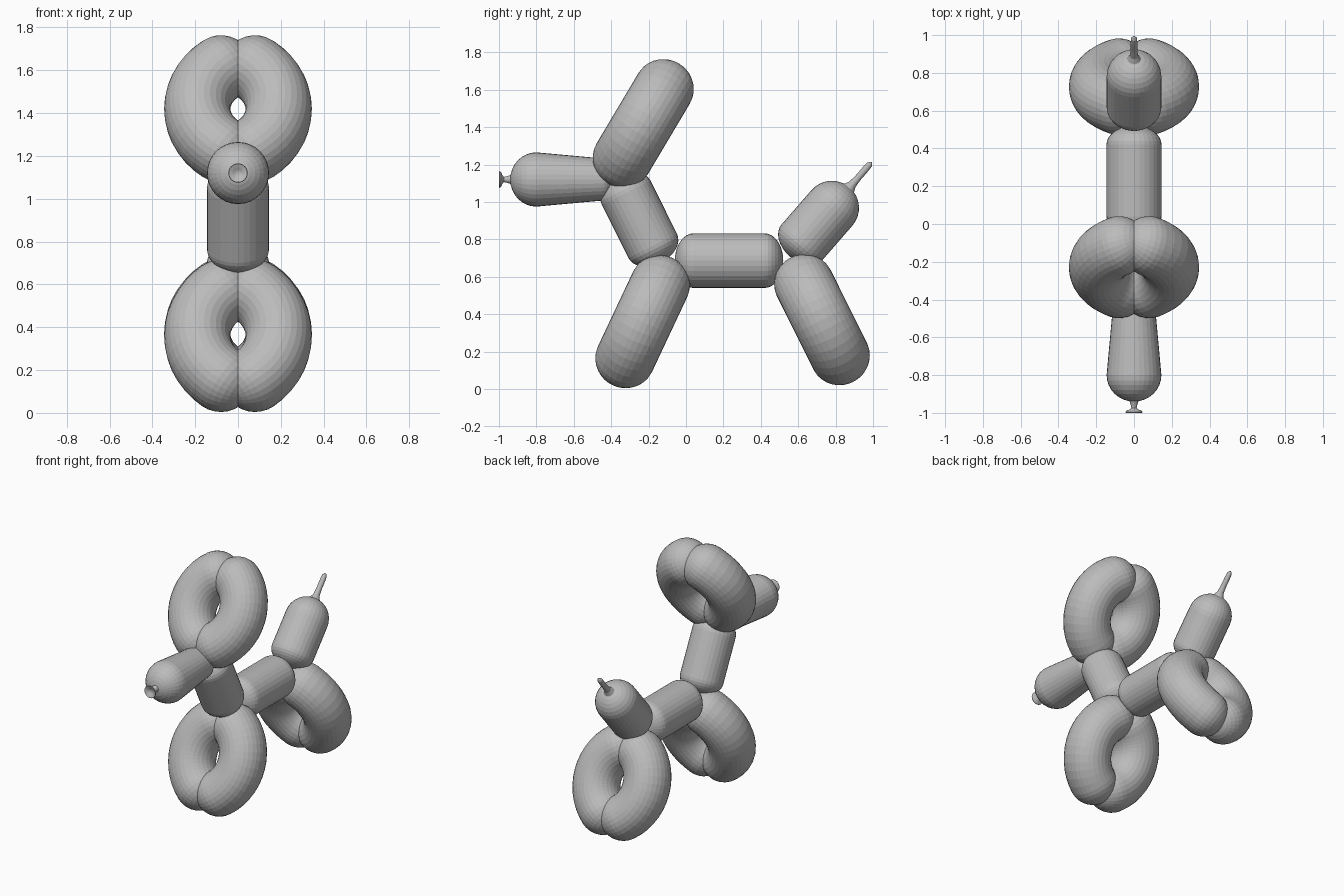
import bpy, bmesh, math
from mathutils import Vector

if "Cube" in bpy.data.objects:
    bpy.data.objects.remove(bpy.data.objects["Cube"])

SIDES = 32
X = Vector((1, 0, 0))

rubber = bpy.data.materials.new("grey rubber")
rubber.diffuse_color = (0.5, 0.5, 0.5, 1)
rubber.use_nodes = True
rubber.node_tree.nodes["Principled BSDF"].inputs["Base Color"].default_value = rubber.diffuse_color


def loft(name, rings, mirrored=False):
    """Skin elliptical rings given as (centre, half axis u, half axis v)."""
    bm = bmesh.new()
    loops = []
    for c, u, v in rings:
        loops.append([bm.verts.new(c + u * math.cos(t) + v * math.sin(t))
                      for t in (2 * math.pi * i / SIDES for i in range(SIDES))])
    for a, b in zip(loops, loops[1:]):
        for i in range(SIDES):
            j = (i + 1) % SIDES
            bm.faces.new((a[i], a[j], b[j], b[i]))
    bmesh.ops.remove_doubles(bm, verts=bm.verts, dist=1e-5)
    bmesh.ops.recalc_face_normals(bm, faces=bm.faces)
    if mirrored:
        bmesh.ops.bisect_plane(bm, geom=bm.verts[:] + bm.edges[:] + bm.faces[:],
                               plane_co=(0, 0, 0), plane_no=(1, 0, 0), clear_inner=True)
    mesh = bpy.data.meshes.new(name)
    bm.to_mesh(mesh)
    bm.free()
    mesh.materials.append(rubber)
    obj = bpy.data.objects.new(name, mesh)
    bpy.context.collection.objects.link(obj)
    if mirrored:
        obj.modifiers.new("Mirror", 'MIRROR')
    return obj


def lathe(name, start, end, profile):
    """Spin (distance, radius) pairs about the line from start to end."""
    p = Vector((0, *start))
    d = (Vector((0, *end)) - p).normalized()
    v = d.cross(X)
    return loft(name, [(p + d * s, X * r, v * r) for s, r in profile])


def capsule(name, start, end, r0, r1, cap0, cap1, steps=8):
    """Sausage with elliptical caps; start and end are the cap centres."""
    length = (Vector(end) - Vector(start)).length
    q = [math.pi / 2 * i / steps for i in range(steps + 1)]
    profile = [(-cap0 * math.cos(t), r0 * math.sin(t)) for t in q]
    profile += [(length * k / 6, r0 + (r1 - r0) * k / 6) for k in range(1, 6)]
    profile += [(length + cap1 * math.sin(t), r1 * math.cos(t)) for t in q]
    return lathe(name, start, end, profile)


def loop_pair(name, low, high, flat=0.155, deep=0.16, x_end=0.08, x_mid=0.19):
    """Pair of bent sausages meeting on the centre plane."""
    lo, hi = Vector((0, *low)), Vector((0, *high))
    a = (hi - lo).normalized()
    v = a.cross(X)
    mid, half = (lo + hi) / 2, (hi - lo).length / 2
    sag = x_mid - x_end
    R = (half * half + sag * sag) / (2 * sag)
    top = math.asin(half / R)

    def station(ang, shift, k):
        n = X * math.cos(ang) + a * math.sin(ang)
        d = -X * math.sin(ang) + a * math.cos(ang)
        c = mid + X * (x_mid - R) + n * R + d * shift
        return c, n * flat * k, v * deep * k

    q = [math.pi / 2 * i / 8 for i in range(9)]
    rings = [station(-top, -flat * math.cos(t), math.sin(t)) for t in q]
    rings += [station(-top + 2 * top * k / 14, 0, 1) for k in range(1, 14)]
    rings += [station(top, flat * math.sin(t), math.cos(t)) for t in q]
    return loft(name, rings, mirrored=True)


# straight balloon segments, as (y, z) cap centres
capsule("torso", (0.04, 0.686), (0.42, 0.686), 0.146, 0.146, 0.10, 0.10)
capsule("neck", (-0.178, 0.765), (-0.32, 1.05), 0.145, 0.145, 0.10, 0.10)
capsule("snout", (-0.45, 1.12), (-0.80, 1.12), 0.113, 0.145, 0.07, 0.14)
capsule("tail", (0.62, 0.784), (0.78, 0.968), 0.145, 0.145, 0.10, 0.145)

# uninflated tail end
lathe("tail_tip", (0.86, 1.06), (0.99, 1.21),
      [(0, 0.055), (0.02, 0.034), (0.045, 0.022), (0.09, 0.018), (0.15, 0.018),
       (0.185, 0.016), (0.198, 0.008), (0.203, 0)])

# tied knot with dished lip
lathe("knot", (-0.92, 1.12), (-1.0, 1.12),
      [(0, 0.045), (0.018, 0.024), (0.03, 0.02), (0.042, 0.016), (0.054, 0.014),
       (0.062, 0.024), (0.068, 0.038), (0.075, 0.045), (0.08, 0.043),
       (0.074, 0.028), (0.066, 0.012), (0.064, 0)])

# paired loops
loop_pair("front_legs", (-0.326, 0.160), (-0.138, 0.560))
loop_pair("back_legs", (0.824, 0.176), (0.63, 0.565))
loop_pair("ears", (-0.34, 1.232), (-0.117, 1.607))
